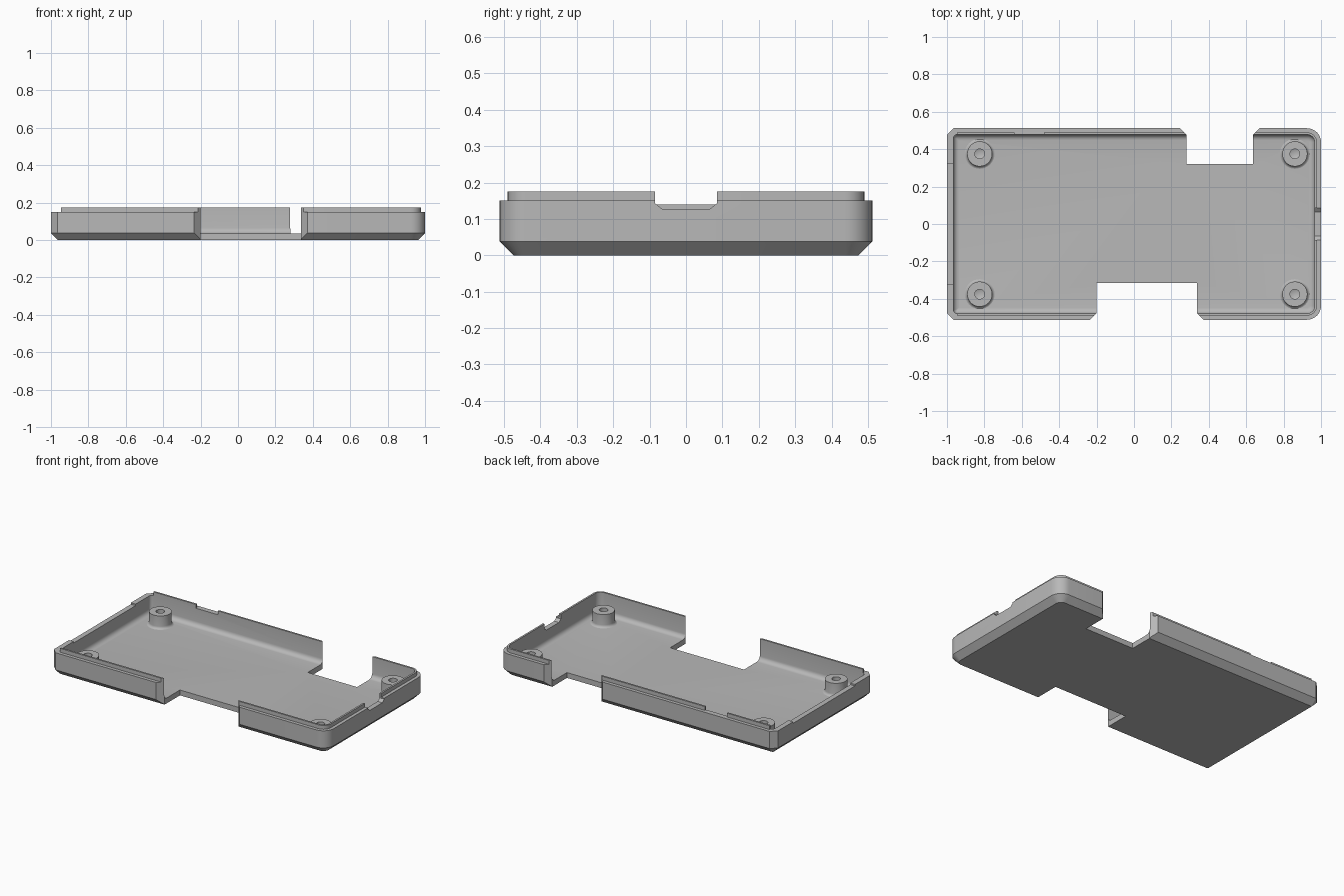
import bpy, bmesh, math

cube = bpy.data.objects.get("Cube")
if cube:
    bpy.data.objects.remove(cube, do_unlink=True)

GREY = (0.48, 0.48, 0.48, 1)
grey = bpy.data.materials.new("light grey plastic")
grey.use_nodes = True
grey.diffuse_color = GREY
grey.node_tree.nodes["Principled BSDF"].inputs["Base Color"].default_value = GREY

HX, HY = 1.0, 0.512          # outer half sizes
FLOOR, SHOULDER, TOP = 0.035, 0.15, 0.175
WALL, LIP, CHAMFER = 0.034, 0.022, 0.038
FILLET, SEGS = 0.03, 8


def add_object(name, bm):
    bmesh.ops.recalc_face_normals(bm, faces=bm.faces)
    mesh = bpy.data.meshes.new(name)
    bm.to_mesh(mesh)
    bm.free()
    mesh.materials.append(grey)
    obj = bpy.data.objects.new(name, mesh)
    bpy.context.collection.objects.link(obj)
    return obj


def smooth(obj):
    bpy.ops.object.select_all(action="DESELECT")
    obj.select_set(True)
    bpy.context.view_layer.objects.active = obj
    bpy.ops.object.shade_smooth_by_angle(angle=math.radians(30))


def ring(inset, inner):
    """Outline with round corners on +x; on -x flat chamfers outside, rounds inside."""
    points = []
    for sx, sy, start in ((1, 1, 0), (-1, 1, 90), (-1, -1, 180), (1, -1, 270)):
        full = 0.075 if sx > 0 else (0.055 if inner else 0.036)
        r = max(full - inset, 0.003)
        cx, cy = sx * (HX - inset - r), sy * (HY - inset - r)
        arc = [math.radians(start + 90 * i / SEGS) for i in range(SEGS + 1)]
        corner = [(cx + r * math.cos(a), cy + r * math.sin(a)) for a in arc]
        if sx < 0 and not inner:
            (x0, y0), (x1, y1) = corner[0], corner[-1]
            corner = [(x0 + (x1 - x0) * i / SEGS, y0 + (y1 - y0) * i / SEGS)
                      for i in range(SEGS + 1)]
        points += corner
    return points


def prism(name, outline, axis, low, high):
    """Extrude a 2D outline along z, or a (y, z) outline along x."""
    bm = bmesh.new()
    place = (lambda p, d: (p[0], p[1], d)) if axis == "z" else (lambda p, d: (d, p[0], p[1]))
    face = bm.faces.new([bm.verts.new(place(p, low)) for p in outline])
    out = bmesh.ops.extrude_face_region(bm, geom=[face])
    moved = [v for v in out["geom"] if isinstance(v, bmesh.types.BMVert)]
    shift = (0, 0, high - low) if axis == "z" else (high - low, 0, 0)
    bmesh.ops.translate(bm, verts=moved, vec=shift)
    obj = add_object(name, bm)
    obj.hide_render = True
    return obj


def box(name, x0, x1, y0, y1, z0, z1):
    return prism(name, [(x0, y0), (x1, y0), (x1, y1), (x0, y1)], "z", z0, z1)


def wall_notch(name, x0, x1, depth_y, side):
    """Opening through wall and floor, flared across the wall thickness."""
    flare_y, far, spread = side * (HY - 0.035), side * (HY + 0.04), 0.075
    outline = [(x0, depth_y), (x1, depth_y), (x1, flare_y), (x1 + spread, far),
               (x0 - spread, far), (x0, flare_y)]
    return prism(name, outline, "z", -0.1, 0.3)


# Tray shell: stacked outlines from the underside, over the lip, down to the floor
profile = [(CHAMFER, 0, False), (0, CHAMFER, False), (0, SHOULDER, False),
           (LIP, SHOULDER, False), (LIP, TOP, False), (WALL, TOP, True)]
for i in range(6):
    a = math.radians(90 * i / 5)
    profile.append((WALL + FILLET * (1 - math.cos(a)),
                    FLOOR + FILLET * (1 - math.sin(a)), True))
bm = bmesh.new()
loops = [[bm.verts.new((x, y, z)) for x, y in ring(inset, inner)]
         for inset, z, inner in profile]
for lower, upper in zip(loops, loops[1:]):
    for i in range(len(lower)):
        j = (i + 1) % len(lower)
        bm.faces.new((lower[i], lower[j], upper[j], upper[i]))
bm.faces.new(loops[0])
bm.faces.new(loops[-1])
tray = add_object("tray_shell", bm)

# Openings and steps in the walls
cutters = [
    wall_notch("back_notch", 0.28, 0.637, 0.322, 1),
    wall_notch("front_notch", -0.2, 0.336, -0.315, -1),
    box("side_lip_step", -1.1, -0.947, -0.6, 0.6, SHOULDER, 0.3),
    box("side_wall_dip", -1.1, -0.92, -0.32, 0.32, 0.14, 0.3),
    box("back_lip_gap", -0.64, -0.48, 0.45, 0.6, SHOULDER, 0.3),
    prism("cable_slot", [(-0.085, 0.3), (-0.085, 0.143), (-0.065, 0.127),
                         (0.065, 0.127), (0.085, 0.143), (0.085, 0.3)], "x", 0.92, 1.1),
]
bpy.context.view_layer.objects.active = tray
for cutter in cutters:
    mod = tray.modifiers.new(cutter.name, "BOOLEAN")
    mod.operation, mod.solver, mod.object = "DIFFERENCE", "EXACT", cutter
    bpy.ops.object.modifier_apply(modifier=mod.name)
    bpy.data.objects.remove(cutter, do_unlink=True)
smooth(tray)


# Screw bosses with a filleted foot and a blind hole
def screw_boss(name, x, y, height=0.12, radius=0.067, hole=0.026, foot=0.018):
    points = []
    for i in range(5):
        a = math.radians(90 * i / 4)
        points.append((radius + foot * (1 - math.sin(a)),
                       FLOOR - 0.001 + foot * (1 - math.cos(a))))
    points += [(radius, height), (hole, height), (hole, 0.055), (0, 0.045)]
    bm = bmesh.new()
    verts = [bm.verts.new((r, 0, z)) for r, z in points]
    edges = [bm.edges.new(pair) for pair in zip(verts, verts[1:])]
    bmesh.ops.spin(bm, geom=verts + edges, cent=(0, 0, 0), axis=(0, 0, 1),
                   angle=math.tau, steps=32)
    bmesh.ops.remove_doubles(bm, verts=bm.verts, dist=0.0005)
    obj = add_object(name, bm)
    # an open lathe surface: make sure the rim faces up
    rim = max(obj.data.polygons, key=lambda p: p.center.z)
    if rim.normal.z < 0:
        obj.data.flip_normals()
    obj.location = (x, y, 0)
    smooth(obj)


for x, end in ((-0.825, "right"), (0.86, "left")):
    for y, side in ((-0.375, "front"), (0.375, "back")):
        screw_boss(f"screw_boss_{side}_{end}", x, y)
